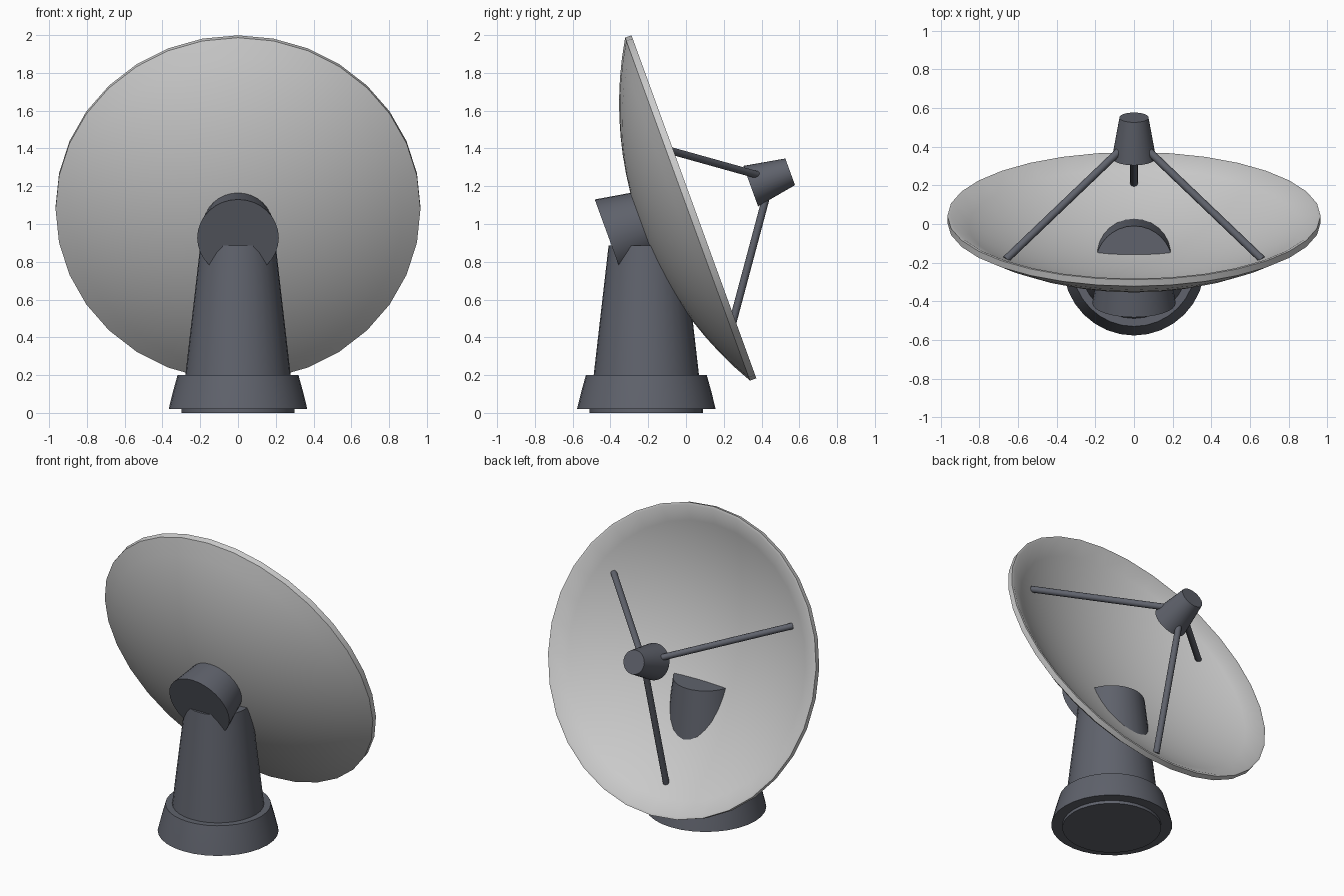
import bpy
import bmesh
from math import sin, cos, radians, pi
from mathutils import Matrix, Vector

cube = bpy.data.objects.get("Cube")
if cube:
    bpy.data.objects.remove(cube, do_unlink=True)


def make_material(name, color):
    mat = bpy.data.materials.new(name)
    mat.use_nodes = True
    mat.diffuse_color = color
    mat.node_tree.nodes["Principled BSDF"].inputs["Base Color"].default_value = color
    return mat


LIGHT = make_material("light grey", (0.60, 0.60, 0.60, 1))
DARK = make_material("dark blue grey", (0.115, 0.123, 0.15, 1))

# Dish frame: local z is the dish axis, local y points down the dish
AIM = Matrix.Translation((0, 0.042, 1.091)) @ Matrix.Rotation(radians(-70), 4, "X")
FOOT = Matrix.Translation((0, -0.21, 0))


def lathe(name, profile, mat, matrix, sides=32):
    """Spin a (radius, height) profile about local z; radius 0 makes a pole."""
    bm = bmesh.new()
    rings = []
    for r, z in profile:
        n = sides if r > 0 else 1
        rings.append([bm.verts.new((r * cos(2 * pi * i / sides), r * sin(2 * pi * i / sides), z))
                      for i in range(n)])
    for a, b in zip(rings, rings[1:]):
        for i in range(sides):
            j = (i + 1) % sides
            quad = [a[i % len(a)], a[j % len(a)], b[j % len(b)], b[i % len(b)]]
            bm.faces.new(list(dict.fromkeys(quad)))
    bmesh.ops.recalc_face_normals(bm, faces=bm.faces)
    mesh = bpy.data.meshes.new(name)
    bm.to_mesh(mesh)
    bm.free()
    mesh.materials.append(mat)
    obj = bpy.data.objects.new(name, mesh)
    bpy.context.collection.objects.link(obj)
    obj.matrix_world = matrix
    bpy.ops.object.select_all(action="DESELECT")
    obj.select_set(True)
    bpy.context.view_layer.objects.active = obj
    bpy.ops.object.shade_smooth_by_angle(angle=radians(35))
    return obj


def bowl(radius, rim, depth, steps=10):
    """Spherical bowl profile from the pole out to the rim."""
    ball = (radius ** 2 + depth ** 2) / (2 * depth)
    pts = []
    for i in range(steps + 1):
        r = radius * i / steps
        pts.append((r, rim - depth + ball - (ball ** 2 - r ** 2) ** 0.5))
    return pts


# Reflector: back shell, rim band and inner bowl in one closed profile
back = bowl(0.966, -0.036, 0.264)
inside = bowl(0.95, 0, 0.264)
lathe("dish", back + [(0.966, 0)] + inside[::-1], LIGHT, AIM)

# Hub drum behind the dish
lathe("hub", [(0, -0.48), (0.216, -0.48), (0.182, -0.277), (0, -0.277)], DARK, AIM)

# Receiver horn at the focus
lathe("receiver", [(0, 0.32), (0.114, 0.32), (0.075, 0.542), (0, 0.542)], DARK, AIM)

# Three struts from the bowl to the receiver
for name, angle in (("lower_strut", 90), ("left_strut", 330), ("right_strut", 210)):
    a = radians(angle)
    start = Vector((0.765 * cos(a), 0.765 * sin(a), -0.1))
    end = Vector((0.085 * cos(a), 0.085 * sin(a), 0.375))
    span = end - start
    turn = span.to_track_quat("Z", "Y").to_matrix().to_4x4()
    lathe(name, [(0, 0), (0.02, 0), (0.02, span.length), (0, span.length)],
          DARK, AIM @ Matrix.Translation(start) @ turn, sides=12)

# Pedestal tower and flared base
lathe("tower", [(0, 0.19), (0.28, 0.19), (0.2, 0.885), (0, 0.885)], DARK, FOOT)
lathe("base", [(0, 0.02), (0.367, 0.02), (0.345, 0.11), (0.32, 0.2), (0, 0.2)], DARK, FOOT)
lathe("base_foot", [(0, 0), (0.3, 0), (0.3, 0.03), (0, 0.03)], DARK, FOOT)
